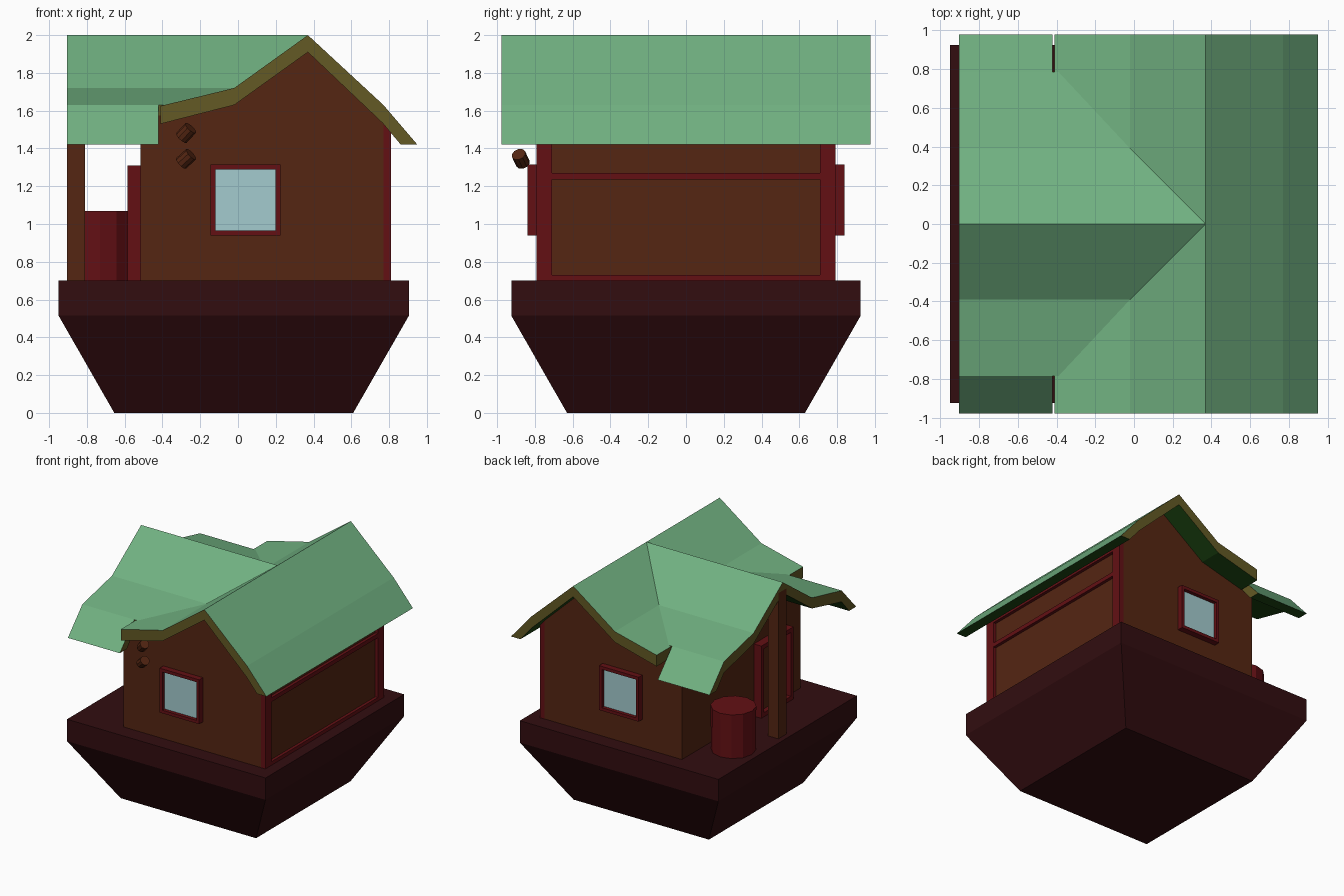
import bpy, bmesh, math
from mathutils import Matrix, Vector

if "Cube" in bpy.data.objects:
    bpy.data.objects.remove(bpy.data.objects["Cube"])


def mat(name, rgb):
    m = bpy.data.materials.new(name)
    m.diffuse_color = (*rgb, 1)
    m.use_nodes = True
    m.node_tree.nodes["Principled BSDF"].inputs["Base Color"].default_value = m.diffuse_color
    return m


GREEN = mat("roof green", (0.165, 0.44, 0.22))
UNDER = mat("underside dark green", (0.012, 0.06, 0.006))
OLIVE = mat("fascia olive", (0.125, 0.10, 0.018))
BROWN = mat("wall brown", (0.09, 0.019, 0.006))
RED = mat("trim red", (0.125, 0.005, 0.007))
BASE = mat("base maroon", (0.032, 0.004, 0.005))
GLASS = mat("window glass", (0.37, 0.60, 0.62))


def finish(name, bm, mats, rule=None):
    bmesh.ops.recalc_face_normals(bm, faces=bm.faces)
    bm.normal_update()
    if rule:
        for f in bm.faces:
            f.material_index = rule(f)
    me = bpy.data.meshes.new(name)
    bm.to_mesh(me)
    bm.free()
    for m in mats:
        me.materials.append(m)
    ob = bpy.data.objects.new(name, me)
    bpy.context.collection.objects.link(ob)
    return ob


def box_bm(x, y, z):
    bm = bmesh.new()
    bmesh.ops.create_cube(bm, size=1)
    for v in bm.verts:
        v.co = Vector([(r[0] + r[1]) / 2 + c * (r[1] - r[0]) for r, c in zip((x, y, z), v.co)])
    return bm


def box(name, x, y, z, m):
    return finish(name, box_bm(x, y, z), [m])


def extrude(name, profile, axis, a, b, mats, rule=None):
    """Extrude a (u, z) profile from a to b along the x or y axis."""
    bm = bmesh.new()
    place = (lambda u, z: (a, u, z)) if axis == 'x' else (lambda u, z: (u, a, z))
    face = bm.faces.new([bm.verts.new(place(u, z)) for u, z in profile])
    ext = bmesh.ops.extrude_face_region(bm, geom=[face])
    step = Vector((b - a, 0, 0) if axis == 'x' else (0, b - a, 0))
    bmesh.ops.translate(bm, vec=step, verts=[v for v in ext['geom'] if isinstance(v, bmesh.types.BMVert)])
    return finish(name, bm, mats, rule)


def framed(name, x, y, z, normal, border, depth, m_frame, m_panel):
    """Box whose outward face is inset and pushed in to make a frame and panel."""
    bm = box_bm(x, y, z)
    bm.normal_update()
    n = Vector(normal)
    f = max(bm.faces, key=lambda g: g.normal.dot(n))
    bmesh.ops.inset_region(bm, faces=[f], thickness=border)
    inner = bmesh.ops.extrude_face_region(bm, geom=[f])
    bmesh.ops.delete(bm, geom=[f], context='FACES')
    panel = [g for g in inner['geom'] if isinstance(g, bmesh.types.BMFace)][0]
    bmesh.ops.translate(bm, vec=n * -depth, verts=panel.verts)
    panel.material_index = 1
    return finish(name, bm, [m_frame, m_panel])


# tapered base
bm = box_bm((-0.95, 0.905), (-0.925, 0.925), (0, 0.70))
bmesh.ops.bisect_plane(bm, geom=bm.verts[:] + bm.edges[:] + bm.faces[:],
                       plane_co=(0, 0, 0.515), plane_no=(0, 0, 1))
for v in bm.verts:
    if v.co.z < 0.01:
        v.co.x = -0.655 if v.co.x < 0 else 0.61
        v.co.y = math.copysign(0.63, v.co.y)
finish("base", bm, [BASE])

# walls of the main house and of the wing gable
extrude("main_walls", [(-0.515, 0.7), (0.775, 0.7), (0.775, 1.57), (0.37, 1.95), (-0.02, 1.67),
                       (-0.40, 1.575), (-0.515, 1.575)], 'y', -0.79, 0.79, [BROWN])
half = [(0.785, 1.575), (0.39, 1.67)]
extrude("wing_wall", [(-0.785, 0.7), (0.785, 0.7)] + half + [(0, 1.95)]
        + [(-u, z) for u, z in reversed(half)], 'x', -0.515, 0.3, [BROWN])


# roofs: green on top, dark green below, olive on the end faces
def roof_rule(axis):
    def rule(f):
        if abs(f.normal[0 if axis == 'x' else 1]) > 0.9:
            return 2
        if f.normal.z < -0.1:
            return 1
        return 0 if f.normal.z > 0.1 else 2
    return rule


ROOF = [GREEN, UNDER, OLIVE]
extrude("main_roof", [(-0.41, 1.625), (-0.02, 1.72), (0.37, 2.0), (0.77, 1.63), (0.95, 1.42),
                      (0.862, 1.42), (0.765, 1.535), (0.37, 1.91), (-0.02, 1.63), (-0.41, 1.53)],
        'y', -0.978, 0.978, ROOF, roof_rule('y'))


def mirrored(top, bottom):
    flip = lambda pts: [(-u, z) for u, z in reversed(pts)]
    return flip(top) + [(0, 2.0)] + top + bottom + [(0, 1.91)] + flip(bottom)


top = [(0.39, 1.72), (0.785, 1.63)]
under = [(0.785, 1.535), (0.39, 1.63)]
extrude("wing_roof_eaves", mirrored(top + [(0.978, 1.42)], [(0.885, 1.42)] + under),
        'x', -0.905, -0.42, ROOF, roof_rule('x'))
extrude("wing_roof", mirrored(top, under), 'x', -0.42, 0.365, ROOF, roof_rule('x'))

# windows on the front and back
for s, side in ((-1, "front"), (1, "back")):
    framed(side + "_window", (-0.145, 0.225), sorted((s * 0.78, s * 0.84)), (0.94, 1.315),
           (0, s, 0), 0.037, 0.03, RED, GLASS)

# panelled right side
box("side_panel", (0.765, 0.785), (-0.75, 0.75), (0.7, 1.53), BROWN)
for s, side in ((-1, "front"), (1, "back")):
    box(side + "_corner_post", (0.77, 0.81), sorted((s * 0.71, s * 0.792)), (0.7, 1.53), RED)
for i, (z0, z1) in enumerate(((0.7, 0.73), (1.235, 1.27), (1.45, 1.52))):
    box(f"side_rail_{i + 1}", (0.77, 0.81), (-0.71, 0.71), (z0, z1), RED)

# porch: door and post
framed("door", (-0.585, -0.51), (-0.60, -0.17), (0.70, 1.31), (-1, 0, 0), 0.05, 0.04, RED, BROWN)
box("porch_post", (-0.905, -0.81), (-0.05, 0.06), (0.70, 1.93), BROWN)

# barrel
bm = bmesh.new()
bmesh.ops.create_cone(bm, cap_ends=True, segments=12, radius1=0.172, radius2=0.176, depth=0.37,
                      matrix=Matrix.Translation((-0.73, 0.41, 0.885)))
finish("barrel", bm, [RED])

# two small tilted pegs under the front eave
for i, (z, tilt) in enumerate(((1.345, 45), (1.482, 40))):
    bm = bmesh.new()
    m = (Matrix.Translation((-0.275, -0.875, z)) @ Matrix.Rotation(math.radians(25), 4, 'X')
         @ Matrix.Rotation(math.radians(tilt), 4, 'Y'))
    bmesh.ops.create_cone(bm, cap_ends=True, segments=10, radius1=0.038, radius2=0.038,
                          depth=0.075, matrix=m)
    finish(f"peg_{i + 1}", bm, [BROWN])
